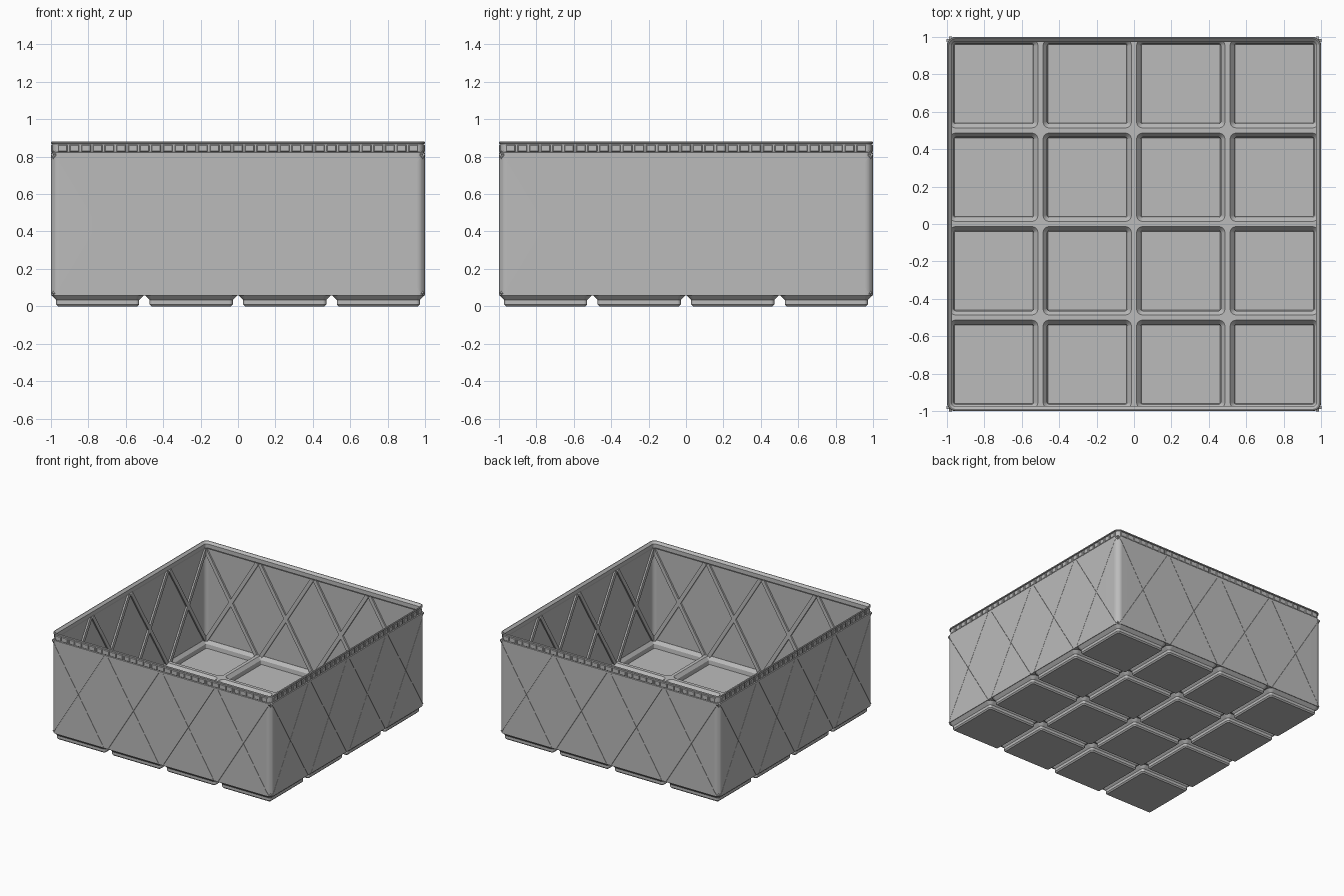
import bpy, bmesh, math
from mathutils import Matrix, Vector

if "Cube" in bpy.data.objects:
    bpy.data.objects.remove(bpy.data.objects["Cube"])

grey = bpy.data.materials.new("plain_grey")
grey.diffuse_color = (0.5, 0.5, 0.5, 1)
grey.use_nodes = True
grey.node_tree.nodes["Principled BSDF"].inputs["Base Color"].default_value = grey.diffuse_color
SEG = 6          # segments per rounded corner
CELL = 0.5       # grid pitch


def ring(bm, cx, cy, h, z, radii):
    """Counter-clockwise rounded square; radii per corner (++, -+, --, +-)."""
    out = []
    for k, (sx, sy) in enumerate(((1, 1), (-1, 1), (-1, -1), (1, -1))):
        r = radii[k]
        for s in range(SEG + 1):
            a = math.pi / 2 * (k + s / SEG)
            out.append(bm.verts.new((cx + sx * (h - r) + r * math.cos(a),
                                     cy + sy * (h - r) + r * math.sin(a), z)))
    return out


def bridge(bm, a, b):
    n = len(a)
    for j in range(n):
        bm.faces.new((a[j], a[(j + 1) % n], b[(j + 1) % n], b[j]))


def finish(bm, name):
    me = bpy.data.meshes.new(name)
    bm.to_mesh(me)
    bm.free()
    me.materials.append(grey)
    ob = bpy.data.objects.new(name, me)
    bpy.context.scene.collection.objects.link(ob)
    return ob


def activate(ob):
    bpy.ops.object.select_all(action='DESELECT')
    ob.select_set(True)
    bpy.context.view_layer.objects.active = ob


def smooth(ob):
    activate(ob)
    bpy.ops.object.shade_smooth_by_angle(angle=math.radians(30))
    ob.modifiers.new("even_shading", 'WEIGHTED_NORMAL').keep_sharp = True


def box(bm, size, matrix):
    bmesh.ops.create_cube(bm, size=1, matrix=matrix @ Matrix.Diagonal((*size, 1)))


# Base: a grid of stepped feet below, matching pockets above
bm = bmesh.new()
for ix in range(4):
    for iy in range(4):
        cx, cy = (ix - 1.5) * CELL, (iy - 1.5) * CELL
        # only the four outermost cell corners are rounded
        edge = [0.045 if (cx * sx > 0.7 and cy * sy > 0.7) else 0.0
                for sx, sy in ((1, 1), (-1, 1), (-1, -1), (1, -1))]
        foot = [ring(bm, cx, cy, h, z, [r] * 4) for h, z, r in
                ((0.2125, 0, 0.010), (0.222, 0.010, 0.019),
                 (0.222, 0.033, 0.019), (0.2465, 0.0575, 0.043))]
        foot.append(ring(bm, cx, cy, 0.25, 0.0575, edge))
        pocket = [ring(bm, cx, cy, 0.25, 0.07, edge)]
        pocket += [ring(bm, cx, cy, h, z, [r] * 4) for h, z, r in
                   ((0.236, 0.07, 0.032), (0.215, 0.045, 0.012), (0.211, 0.012, 0.008))]
        bm.faces.new(foot[0][::-1])
        bm.faces.new(pocket[-1])
        for loft in (foot, pocket):
            for a, b in zip(loft, loft[1:]):
                bridge(bm, a, b)
bmesh.ops.remove_doubles(bm, verts=bm.verts, dist=1e-5)
smooth(finish(bm, "base_grid"))

# Wall with stacking lip: (half width, height) profile swept round the square
profile = ((1.0, 0.058), (1.0, 0.822), (0.992, 0.824), (0.992, 0.868), (1.0, 0.870),
           (1.0, 0.876), (0.996, 0.881), (0.991, 0.881), (0.974, 0.864),
           (0.974, 0.835), (0.987, 0.815), (0.987, 0.066))
bm = bmesh.new()
rings = [ring(bm, 0, 0, h, z, [0.045 - (1 - h)] * 4) for h, z in profile]
for a, b in zip(rings, rings[1:] + rings[:1]):
    bridge(bm, a, b)
wall = finish(bm, "wall")


def diagonals(bm, direction, y, width, depth, z0, z1):
    """One diagonal bar per cell on every side of the box."""
    for side in range(4):
        turn = Matrix.Rotation(side * math.pi / 2, 4, 'Z')
        for i in range(4):
            dx, dz = 0.462 * direction, 0.75
            k = (z1 - z0) / dz
            length = math.hypot(dx, dz) * k
            mid = (z0 + z1) / 2
            x = (i - 1.5) * CELL + dx * (mid - 0.435) / dz
            box(bm, (length, depth, width), turn @ Matrix.Translation((x, y, mid))
                @ Matrix.Rotation(-math.atan2(dz, dx), 4, 'Y'))


# Fine crossed slits in the outside of the wall
for direction in (1, -1):
    bm = bmesh.new()
    diagonals(bm, direction, -1.0, 0.002, 0.014, 0.065, 0.81)
    cutter = finish(bm, "slit_cutter")
    cutter.hide_render = True
    mod = wall.modifiers.new("slits", 'BOOLEAN')
    mod.operation, mod.solver, mod.object = 'DIFFERENCE', 'EXACT', cutter
    activate(wall)
    bpy.ops.object.modifier_apply(modifier=mod.name)
    bpy.data.objects.remove(cutter)
smooth(wall)

# Crossed stiffening ribs on the inside of the wall
bm = bmesh.new()
for direction in (1, -1):
    diagonals(bm, direction, -0.981, 0.030, 0.014, 0.06, 0.822)
finish(bm, "inner_ribs")

# Row of small blocks under the rim
bm = bmesh.new()
for side in range(4):
    turn = Matrix.Rotation(side * math.pi / 2, 4, 'Z')
    for i in range(-15, 16):
        box(bm, (0.051, 0.012, 0.040),
            turn @ Matrix.Translation((i * CELL / 8, -0.993, 0.845)))
blocks = finish(bm, "rim_blocks")
bevel = blocks.modifiers.new("soft_edges", 'BEVEL')
bevel.width, bevel.segments = 0.004, 1
